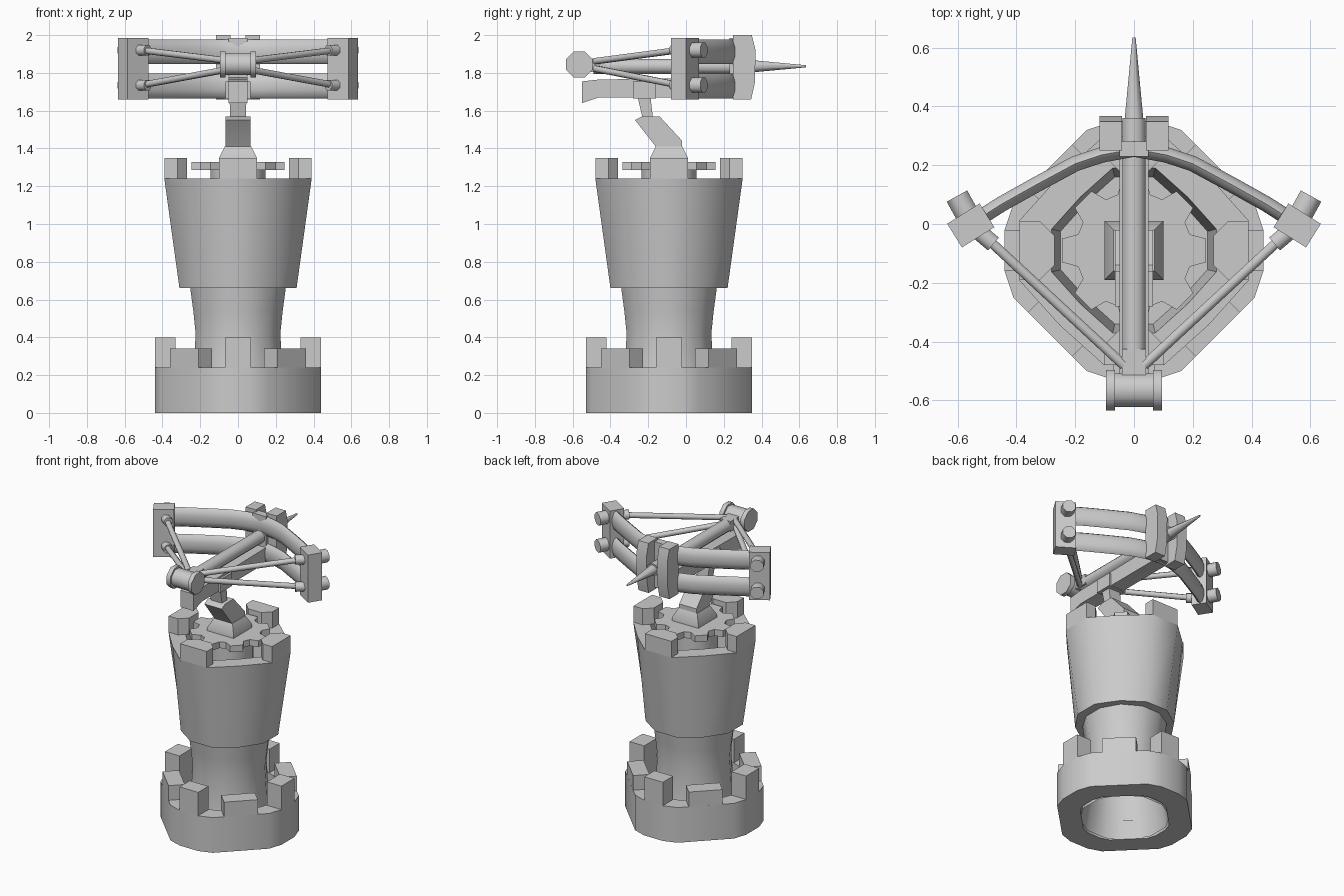
import bpy, math
from mathutils import Vector, Matrix

if "Cube" in bpy.data.objects:
    bpy.data.objects.remove(bpy.data.objects["Cube"])

CY = -0.09  # tower axis in y


def make(name, verts, faces, angle=40):
    me = bpy.data.meshes.new(name)
    me.from_pydata([tuple(v) for v in verts], [], faces)
    me.validate()
    ob = bpy.data.objects.new(name, me)
    bpy.context.collection.objects.link(ob)
    import bmesh
    bm = bmesh.new()
    bm.from_mesh(me)
    bmesh.ops.recalc_face_normals(bm, faces=bm.faces)
    bm.to_mesh(me)
    bm.free()
    me.shade_smooth()
    me.set_sharp_from_angle(angle=math.radians(angle))
    return ob


def loft(name, rings, caps=(True, True), wrap=False, angle=40):
    """Skin a list of equal-length point rings."""
    n, m = len(rings[0]), len(rings)
    verts = [p for r in rings for p in r]
    faces = []
    for i in range(m if wrap else m - 1):
        a, b = i * n, (i + 1) % m * n
        faces += [(a + j, a + (j + 1) % n, b + (j + 1) % n, b + j) for j in range(n)]
    if not wrap:
        if caps[0]:
            faces.append(tuple(range(n))[::-1])
        if caps[1]:
            faces.append(tuple(range((m - 1) * n, m * n)))
    return make(name, verts, faces, angle)


def level(outline, z, s=1.0, cy=CY):
    return [(x * s, y * s + cy, z) for x, y in outline]


def circle(r, n):
    return [(r * math.cos((k + .5) * 2 * math.pi / n), r * math.sin((k + .5) * 2 * math.pi / n)) for k in range(n)]


def rot(pts, a):
    c, s = math.cos(a), math.sin(a)
    return [(x * c - y * s, x * s + y * c) for x, y in pts]


def four(quad):
    return [p for k in range(4) for p in rot(quad, k * math.pi / 2)]


def rod(name, a, b, r0, r1=None, n=8):
    """Round bar between two points."""
    a, b = Vector(a), Vector(b)
    q = (b - a).to_track_quat('Z', 'Y').to_matrix()
    r1 = r0 if r1 is None else r1
    return loft(name, [[p + q @ Vector((x, y, 0)) for x, y in circle(r, n)] for p, r in ((a, r0), (b, r1))], angle=50)


def box(name, c, size, turn=0):
    h = [s / 2 for s in size]
    o = rot([(-h[0], -h[1]), (h[0], -h[1]), (h[0], h[1]), (-h[0], h[1])], turn)
    return loft(name, [[(c[0] + x, c[1] + y, c[2] + z) for x, y in o] for z in (-h[2], h[2])])


# base wall with battlements
wall = four([(.44, -.07), (.44, .07), (.41, .16), (.16, .41)])
loft("base_wall", [level(wall, 0), level(wall, .24), level(wall, .24, .75),
                   level(wall, .12, .75), level(wall, .12, .6), level(wall, 0, .66)], wrap=True)
for k in range(8):
    w, r0, r1, top = (.07, .33, .44, .40) if k % 2 == 0 else (.106, .30, .403, .34)
    o = rot([(r0, -w), (r1, -w), (r1, w), (r0, w)], k * math.pi / 4)
    loft("base_merlon", [level(o, .24), level(o, top)])

# flared neck, open underneath
loft("tower_neck", [level(circle(r, 12), z) for r, z in
                    ((.28, .0), (.245, .2), (.232, .42), (.245, .54), (.263, .67))], caps=(False, True))


# upper tower with its hollow top
def plan(c, d):
    return four([(c, -.26 * c), (c, .26 * c), (d * c, d * c)])


loft("upper_tower", [level(plan(.31, .70), .66), level(plan(.39, .65), 1.24),
                     level(plan(.28, .65), 1.24), level(plan(.25, .65), 1.0)])
for k in range(4):
    o = rot([(.27, -.05), (.32, -.1), (.39, -.1), (.39, .1), (.32, .1), (.27, .05)], k * math.pi / 2)
    loft("tower_merlon", [level(o, 1.24), level(o, 1.35)])

# turntable gear
loft("gear_hub", [level(circle(.15, 12), 1.0), level(circle(.15, 12), 1.29)])
gear = []
for k in range(8):
    gear += rot([(.19, -.055), (.245, -.04), (.245, .04), (.19, .055)], k * math.pi / 4)
loft("gear", [level(gear, 1.285), level(gear, 1.328)])


# bent pivot arm
def slab(w, y0, y1, z0, z1):
    return [(-w, y0, z0), (w, y0, z0), (w, y1, z1), (-w, y1, z1)]


loft("arm_foot", [slab(.1, -.19, .01, 1.32, 1.32), slab(.1, -.19, .01, 1.35, 1.35),
                  slab(.07, -.16, -.02, 1.41, 1.41)])
loft("arm_link", [slab(.065, -.15, -.02, 1.39, 1.40), slab(.065, -.16, -.02, 1.41, 1.44),
                  slab(.065, -.27, -.14, 1.55, 1.57), slab(.065, -.23, -.14, 1.57, 1.57)])
loft("arm_post", [slab(.042, -.23, -.175, 1.56, 1.56), slab(.045, -.26, -.19, 1.69, 1.69)])
box("pivot_clamp", (0, -.22, 1.71), (.13, .12, .09))

# stock and bolt
loft("stock", [[(-.05, y, z0), (.05, y, z0), (.05, y, z1), (-.05, y, z1)] for y, z0, z1 in
               ((-.55, 1.64, 1.755), (-.46, 1.67, 1.765), (.27, 1.67, 1.775))])
rod("bolt_shaft", (0, -.49, 1.835), (0, .36, 1.835), .043)
rod("bolt_point", (0, .34, 1.835), (0, .635, 1.835), .036, .006)

# string drum at the rear
rod("drum", (-.07, -.565, 1.845), (.07, -.565, 1.845), .062)
for s in (-1, 1):
    rod("drum_flange", (s * .065, -.565, 1.845), (s * .095, -.565, 1.845), .075)
box("string_block", (0, -.47, 1.84), (.08, .09, .07))

# twin bow limbs: oval section swept along the bow
half = [(.56, -.002), (.45, .068), (.33, .135), (.2, .205), (.11, .235)]
path = [(-x, y) for x, y in half] + [(0, .255)] + half[::-1]
for zc in (1.912, 1.73):
    rings = []
    for i, (x, y) in enumerate(path):
        a, b = path[max(i - 1, 0)], path[min(i + 1, len(path) - 1)]
        t = Vector((b[0] - a[0], b[1] - a[1])).normalized()
        rings.append([(x - t.y * u * .028, y + t.x * u * .028, zc + v * .066) for u, v in circle(1, 10)])
    loft("bow_limb", rings, angle=50)

# central bow clamp
box("clamp_bridge", (0, .255, 1.83), (.1, .05, .31))
for s in (-1, 1):
    x0, x1 = s * .04, s * .117
    loft("clamp_jaw", [[(x0, .25, z), (x1, .25, z), (x1, y, z), (x0, y, z)] for z, y in
                       ((1.66, .345), (1.75, .365), (1.92, .368), (2.0, .348))])

# limb ends, bolts and strings
for s in (-1, 1):
    box("limb_end", (s * .555, -.005, 1.822), (.13, .095, .325), -s * math.radians(32))
    for zc, zd in ((1.92, 1.862), (1.735, 1.822)):
        rod("end_bolt", (s * .555, .01, zc), (s * .602, .095, zc), .043)
        rod("string_socket", (s * .535, -.02, zc), (s * .478, -.068, zc), .031)
        rod("string", (s * .51, -.04, zc), (s * .035, -.48, zd), .018)
